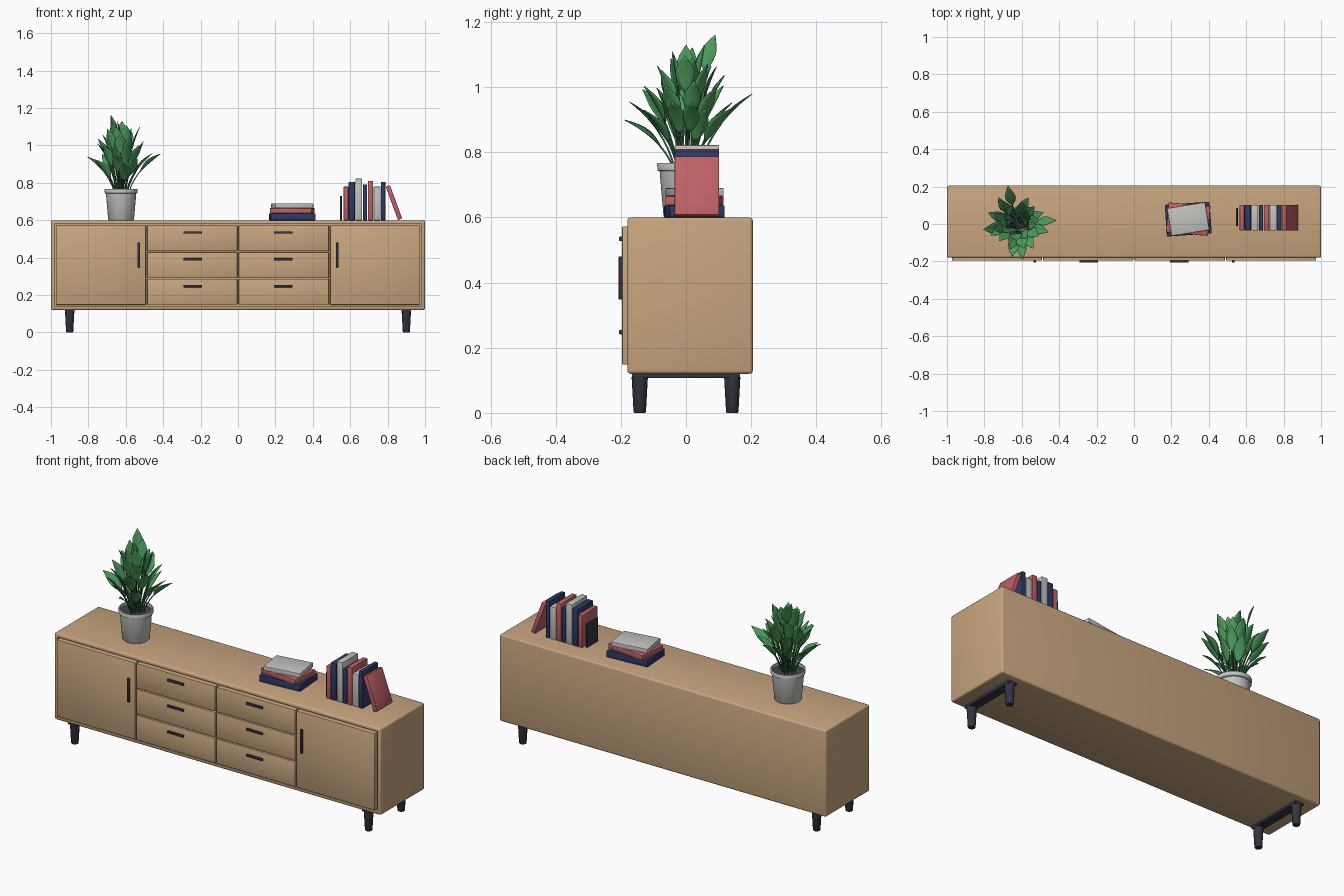
import bpy, bmesh, math, random
from mathutils import Vector, Matrix

if "Cube" in bpy.data.objects:
    bpy.data.objects.remove(bpy.data.objects["Cube"])

random.seed(4)


def mat(name, r, g, b):
    m = bpy.data.materials.new(name)
    m.diffuse_color = (r, g, b, 1)
    m.use_nodes = True
    m.node_tree.nodes["Principled BSDF"].inputs["Base Color"].default_value = m.diffuse_color
    return m


WOOD = mat("light oak", 0.58, 0.38, 0.21)
DARK = mat("charcoal", 0.032, 0.036, 0.052)
GREY = mat("stone grey", 0.54, 0.54, 0.52)
RED = mat("coral red", 0.52, 0.12, 0.13)
NAVY = mat("navy", 0.026, 0.042, 0.13)
SOIL = mat("soil", 0.05, 0.055, 0.07)
LEAF = mat("leaf green", 0.075, 0.34, 0.11)
STEM = mat("stem green", 0.05, 0.20, 0.075)


def finish(name, bm, material, angle=40):
    bmesh.ops.recalc_face_normals(bm, faces=bm.faces)
    me = bpy.data.meshes.new(name)
    bm.to_mesh(me)
    bm.free()
    ob = bpy.data.objects.new(name, me)
    bpy.context.collection.objects.link(ob)
    me.materials.append(material)
    bpy.ops.object.select_all(action='DESELECT')
    ob.select_set(True)
    bpy.context.view_layer.objects.active = ob
    bpy.ops.object.shade_smooth_by_angle(angle=math.radians(angle))
    return ob


def box_bm(lo, hi, bevel, seg=2):
    lo, hi = Vector(lo), Vector(hi)
    bm = bmesh.new()
    bmesh.ops.create_cube(bm, size=1)
    bmesh.ops.scale(bm, vec=hi - lo, verts=bm.verts)
    bmesh.ops.translate(bm, vec=(lo + hi) / 2, verts=bm.verts)
    if bevel:
        bmesh.ops.bevel(bm, geom=bm.edges[:], offset=bevel, segments=seg,
                        profile=0.5, affect='EDGES')
    return bm


def box(name, lo, hi, material, bevel=0.003, seg=2):
    return finish(name, box_bm(lo, hi, bevel, seg), material)


def lathe(name, profile, centre, material, n=40):
    bm = bmesh.new()
    vs = [bm.verts.new((r, 0, z)) for r, z in profile]
    es = [bm.edges.new(p) for p in zip(vs, vs[1:])]
    bmesh.ops.spin(bm, geom=vs + es, cent=(0, 0, 0), axis=(0, 0, 1),
                   angle=math.tau, steps=n)
    bmesh.ops.remove_doubles(bm, verts=bm.verts, dist=1e-5)
    bmesh.ops.translate(bm, vec=centre, verts=bm.verts)
    return finish(name, bm, material)


# Cabinet carcass with a shallow recess in its front
bm = box_bm((-1, -0.18, 0.12), (1, 0.205, 0.60), 0.01, 3)
bmesh.ops.recalc_face_normals(bm, faces=bm.faces)
front = min(bm.faces, key=lambda f: f.calc_center_median().y - f.calc_area())
front = max((f for f in bm.faces if f.normal.y < -0.99), key=lambda f: f.calc_area())
bmesh.ops.inset_region(bm, faces=[front], thickness=0.013)
bmesh.ops.inset_region(bm, faces=[front], thickness=0.0001, depth=-0.015)
finish("cabinet_body", bm, WOOD)

# Doors and drawers, mirrored left and right
FY = -0.196
for s, side in ((-1, "left"), (1, "right")):
    a, b = sorted((s * 0.493, s * 0.974))
    box(side + "_door", (a, FY, 0.148), (b, -0.165, 0.573), WOOD)
    box(side + "_door_handle", (s * 0.53 - 0.007, -0.207, 0.348),
        (s * 0.53 + 0.007, -0.194, 0.48), DARK)
    for i in range(3):
        top = 0.573 - i * 0.1433
        a, b = sorted((s * 0.004, s * 0.486))
        box(f"{side}_drawer_{i+1}", (a, FY, top - 0.138), (b, -0.165, top), WOOD)
        box(f"{side}_drawer_handle_{i+1}", (s * 0.242 - 0.05, -0.206, top - 0.045),
            (s * 0.242 + 0.05, -0.194, top - 0.032), DARK)
    # Leg pair and the rail that joins it
    box(side + "_leg_rail", (s * 0.9 - 0.025, -0.166, 0.107),
        (s * 0.9 + 0.025, 0.166, 0.122), DARK, 0.002)
    for y, end in ((-0.142, "front"), (0.142, "back")):
        lathe(f"{side}_{end}_leg", [(0, 0), (0.017, 0), (0.019, 0.003), (0.025, 0.11), (0, 0.11)],
              (s * 0.9, y, 0), DARK, 24)

# Lying books: width, depth, bottom, top, turn
for name, w, d, z0, z1, turn, m in (
        ("bottom_book", 0.24, 0.17, 0.60, 0.637, 4, NAVY),
        ("middle_book", 0.225, 0.16, 0.637, 0.665, -5, RED),
        ("top_book", 0.205, 0.15, 0.665, 0.69, 9, GREY)):
    ob = box(name, (-w / 2, -d / 2, z0), (w / 2, d / 2, z1), m)
    ob.matrix_world = Matrix.Translation((0.29, 0.026, 0)) @ Matrix.Rotation(math.radians(turn), 4, 'Z')

# Standing books: left, right, top
BY0, BY1 = -0.035, 0.102
for i, (x0, x1, z, m) in enumerate((
        (0.565, 0.590, 0.78, RED), (0.592, 0.625, 0.805, NAVY),
        (0.628, 0.664, 0.822, GREY), (0.667, 0.691, 0.79, NAVY),
        (0.694, 0.722, 0.81, RED), (0.725, 0.762, 0.78, GREY),
        (0.765, 0.788, 0.805, NAVY))):
    box(f"standing_book_{i+1}", (x0, BY0, 0.60), (x1, BY1, z), m)
ob = box("leaning_book", (0, BY0, 0), (0.024, BY1, 0.19), RED)
ob.matrix_world = Matrix.Translation((0.855, 0, 0.601)) @ Matrix.Rotation(math.radians(-20), 4, 'Y')

# Bookend plate
box("bookend", (0.546, -0.012, 0.60), (0.555, 0.085, 0.73), DARK, 0.002)

# Plant pot and soil
PC = Vector((-0.625, 0, 0))
lathe("plant_pot", [(0, 0.60), (0.066, 0.60), (0.069, 0.604), (0.081, 0.742), (0.087, 0.745),
                    (0.089, 0.765), (0.087, 0.768), (0.081, 0.768), (0.079, 0.74), (0, 0.74)],
      PC, GREY, 48)
lathe("soil", [(0, 0.735), (0.078, 0.735), (0.08, 0.752), (0, 0.756)], PC, SOIL, 40)

# Leaf tips relative to the pot: a few outstanding ones, then tiers
tips = [Vector(t) for t in ((-0.055, 0.09, 1.16), (0.21, 0.02, 0.955), (0.03, -0.188, 0.90),
                            (-0.05, 0.203, 0.98), (-0.18, -0.03, 0.94), (-0.02, 0.0, 1.13))]
for count, rad, z, phase in ((8, 0.17, 0.945, 0.5), (10, 0.135, 1.02, 0.1),
                             (8, 0.095, 1.08, 0.7), (5, 0.055, 1.12, 0.3)):
    for k in range(count):
        a = phase + math.tau * k / count + random.uniform(-0.15, 0.15)
        r = rad * random.uniform(0.88, 1.06)
        tips.append(Vector((r * math.cos(a), r * math.sin(a), z + random.uniform(-0.03, 0.02))))

leaves = bmesh.new()
stems = bpy.data.curves.new("stems", 'CURVE')
stems.dimensions = '3D'
stems.bevel_depth = 0.003
stems.bevel_resolution = 1
stems.materials.append(STEM)
WIDTHS = (0.07, 0.5, 0.83, 1.0, 0.97, 0.72, 0.38, 0.03)
for tip in tips:
    flat = Vector((tip.x, tip.y, 0))
    root = flat * 0.2 + Vector((0, 0, 0.75))
    mid = flat * 0.38 + Vector((0, 0, 0.75 + 0.6 * (tip.z - 0.75)))

    def path(t):
        return root * (1 - t) ** 2 + mid * 2 * t * (1 - t) + tip * t * t

    t0 = 1 - 0.135 / (tip - root).length
    sp = stems.splines.new('POLY')
    sp.points.add(6)
    for j, p in enumerate(sp.points):
        p.co = (*(PC + path((t0 + 0.03) * j / 6)), 1)
    # Leaf blade: folded strip across the last part of the path
    roll = random.uniform(-0.45, 0.45)
    half = random.uniform(0.026, 0.032)
    rows = []
    for j, w in enumerate(WIDTHS):
        t = t0 + (1 - t0) * j / (len(WIDTHS) - 1)
        d = (path(t + 0.01) - path(t - 0.01)).normalized()
        side = Matrix.Rotation(roll, 3, d) @ Vector((-tip.y, tip.x, 0)).normalized()
        up = d.cross(side)
        up = up if up.z > 0 else -up
        rows.append([leaves.verts.new(PC + path(t) + side * (half * w * u) + up * (0.007 * w * abs(u)))
                     for u in (-1, -0.5, 0, 0.5, 1)])
    for r0, r1 in zip(rows, rows[1:]):
        for u in range(4):
            leaves.faces.new((r0[u], r0[u + 1], r1[u + 1], r1[u]))
ob = finish("leaves", leaves, LEAF, 60)
mod = ob.modifiers.new("thickness", 'SOLIDIFY')
mod.thickness = 0.002
bpy.context.collection.objects.link(bpy.data.objects.new("stems", stems))
